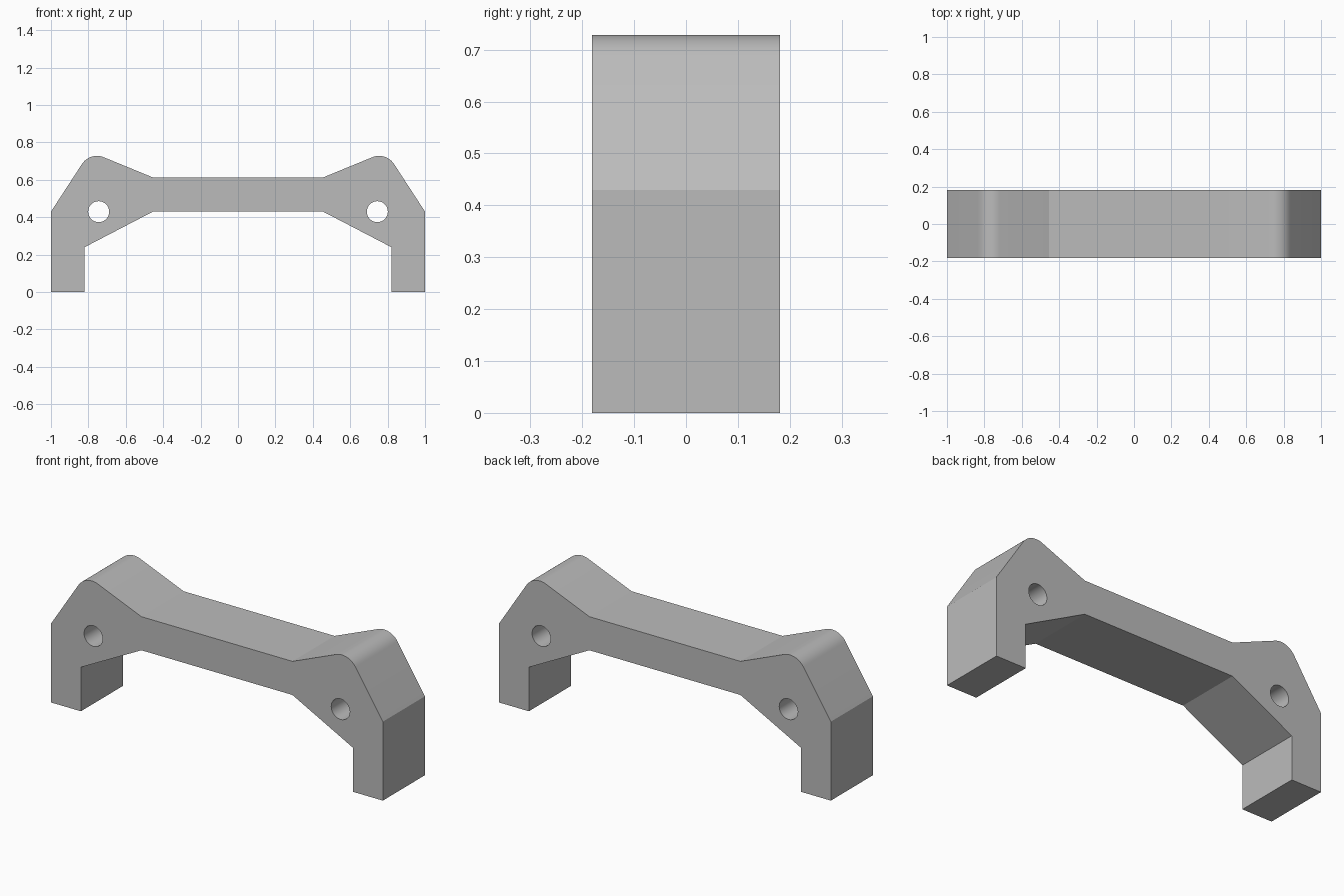
import bpy, bmesh
from math import radians, sin, cos, pi

DEPTH = 0.363            # front to back
HOLE = (0.745, 0.43)     # bolt hole centre (x, z)
HOLE_RADIUS = 0.056
PEAK = (0.754, 0.632)    # centre of the rounded shoulder
PEAK_RADIUS = 0.096

cube = bpy.data.objects.get("Cube")
if cube:
    bpy.data.objects.remove(cube, do_unlink=True)

grey = bpy.data.materials.new("plain grey")
grey.use_nodes = True
colour = (0.5, 0.5, 0.5, 1)
grey.diffuse_color = colour
grey.node_tree.nodes["Principled BSDF"].inputs["Base Color"].default_value = colour


def arc(centre, radius, start, end, steps):
    """Points along an arc, angles in radians from +x."""
    angles = [start + (end - start) * i / steps for i in range(steps + 1)]
    return [(centre[0] + radius * cos(a), centre[1] + radius * sin(a)) for a in angles]


def prism(name, outline, depth):
    """Extrude an x-z outline along y, centred on y = 0."""
    bm = bmesh.new()
    face = bm.faces.new([bm.verts.new((x, -depth / 2, z)) for x, z in outline])
    moved = bmesh.ops.extrude_face_region(bm, geom=[face])["geom"]
    verts = [v for v in moved if isinstance(v, bmesh.types.BMVert)]
    bmesh.ops.translate(bm, verts=verts, vec=(0, depth, 0))
    bmesh.ops.recalc_face_normals(bm, faces=bm.faces)
    mesh = bpy.data.meshes.new(name)
    bm.to_mesh(mesh)
    bm.free()
    mesh.materials.append(grey)
    obj = bpy.data.objects.new(name, mesh)
    bpy.context.collection.objects.link(obj)
    return obj


# Bracket: half outline from inner underside, round the foot, over the shoulder
half = [(0.455, 0.43), (0.82, 0.24), (0.82, 0), (1, 0), (1, 0.43)]
half += arc(PEAK, PEAK_RADIUS, radians(33), radians(113), 12)
half += [(0.455, 0.613)]
bracket = prism("bracket", half + [(-x, z) for x, z in reversed(half)], DEPTH)

# Bolt holes through both shoulders
bpy.context.view_layer.objects.active = bracket
for side, label in ((1, "left"), (-1, "right")):
    circle = arc((side * HOLE[0], HOLE[1]), HOLE_RADIUS, 0, 2 * pi, 40)[:-1]
    cutter = prism(label + "_hole_cutter", circle, DEPTH * 2)
    cutter.hide_render = True
    cut = bracket.modifiers.new(label + " hole", "BOOLEAN")
    cut.operation = "DIFFERENCE"
    cut.solver = "EXACT"
    cut.object = cutter
    bpy.ops.object.modifier_apply(modifier=cut.name)
    bpy.data.objects.remove(cutter, do_unlink=True)

# Smooth rounded shoulders and hole walls, crisp edges elsewhere
bpy.ops.object.select_all(action="DESELECT")
bracket.select_set(True)
bpy.ops.object.shade_smooth_by_angle(angle=radians(20))
